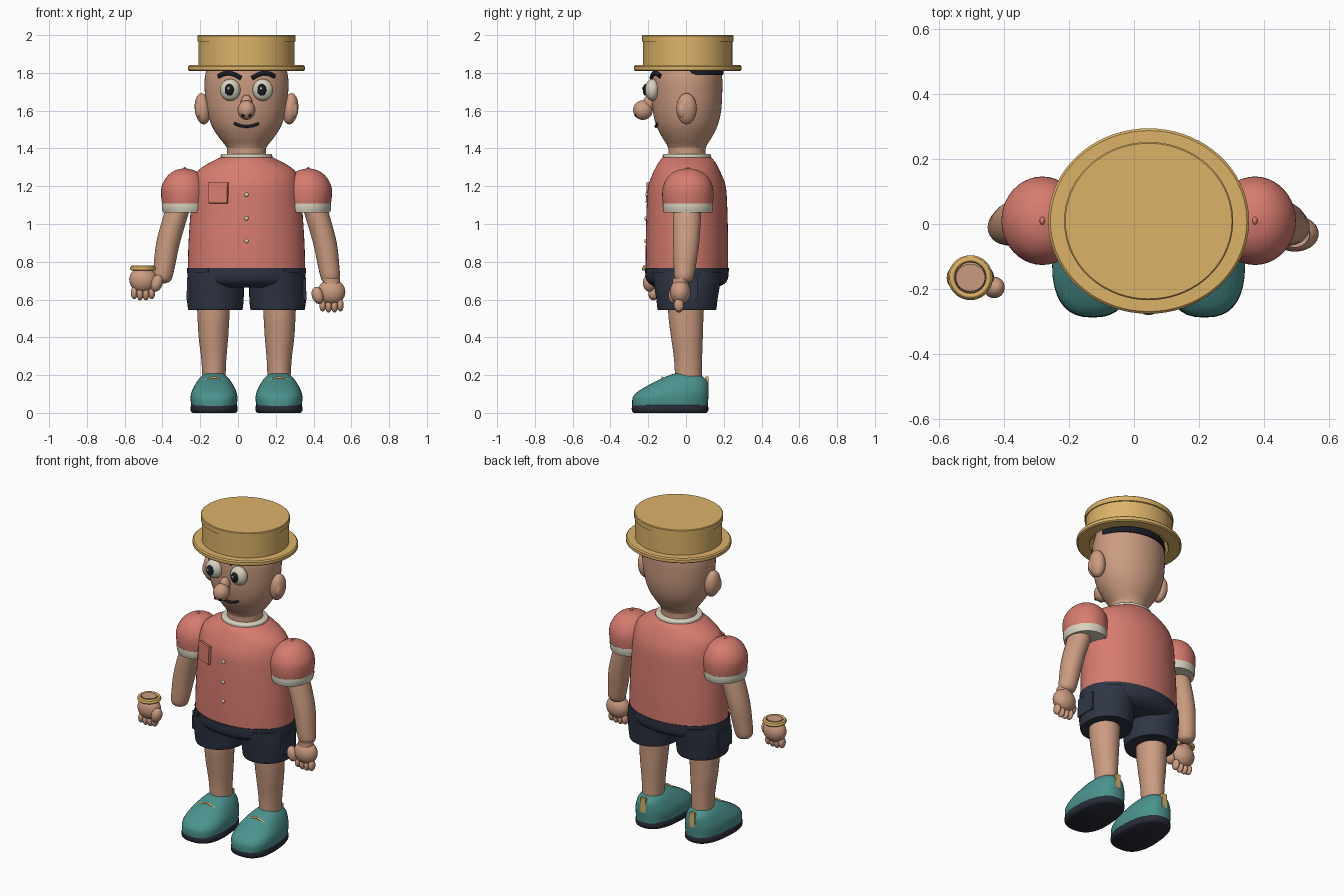
import bpy, bmesh, math
from mathutils import Vector

old = bpy.data.objects.get("Cube")
if old:
    bpy.data.objects.remove(old, do_unlink=True)

X0, Y0 = 0.045, 0.005   # middle of the body


def material(name, r, g, b):
    m = bpy.data.materials.new(name)
    m.use_nodes = True
    m.diffuse_color = (r, g, b, 1)
    node = next(n for n in m.node_tree.nodes if n.type == 'BSDF_PRINCIPLED')
    node.inputs["Base Color"].default_value = (r, g, b, 1)
    node.inputs["Roughness"].default_value = 0.7
    return m


skin = material("skin tan", 0.60, 0.33, 0.22)
red = material("shirt coral", 0.68, 0.20, 0.16)
cream = material("trim cream", 0.68, 0.64, 0.52)
navy = material("shorts navy", 0.028, 0.036, 0.058)
teal = material("shoe teal", 0.07, 0.29, 0.27)
sole_dark = material("sole charcoal", 0.022, 0.025, 0.038)
gold = material("straw gold", 0.72, 0.45, 0.14)
ink = material("hair black", 0.01, 0.012, 0.02)


def finish(ob, name, mat, angle=40):
    ob.name = ob.data.name = name
    ob.data.materials.clear()
    ob.data.materials.append(mat)
    bpy.ops.object.select_all(action='DESELECT')
    ob.select_set(True)
    bpy.context.view_layer.objects.active = ob
    bpy.ops.object.shade_smooth_by_angle(angle=math.radians(angle))
    return ob


def smooth_rings(rings, steps):
    """Catmull-Rom interpolation between cross-sections."""
    pts = [Vector(r) for r in rings]
    out = []
    for i in range(len(pts) - 1):
        a, b, c, d = pts[max(i - 1, 0)], pts[i], pts[i + 1], pts[min(i + 2, len(pts) - 1)]
        for k in range(steps):
            t = k / steps
            out.append(b + (c - a) * t / 2 + (2 * a - 5 * b + 4 * c - d) * t * t / 2
                       + (3 * b - a - 3 * c + d) * t ** 3 / 2)
    return out + [pts[-1]]


def loft(name, rings, mat, steps=4, power=2, taper=0, n=40):
    """Closed skin through elliptical rings (x, y, z, rx, ry) measured from the body middle."""
    if steps > 1:
        rings = smooth_rings(rings, steps)
    bm = bmesh.new()
    loops = []
    for x, y, z, rx, ry in rings:
        loop = []
        for i in range(n):
            c, s = math.cos(math.tau * i / n), math.sin(math.tau * i / n)
            u = math.copysign(abs(c) ** (2 / power), c)
            v = math.copysign(abs(s) ** (2 / power), s)
            loop.append(bm.verts.new((X0 + x + u * rx * (1 - taper * v), Y0 + y + v * ry, z)))
        loops.append(loop)
    for a, b in zip(loops, loops[1:]):
        for i in range(n):
            j = (i + 1) % n
            bm.faces.new((a[i], a[j], b[j], b[i]))
    bm.faces.new(loops[0])
    bm.faces.new(loops[-1])
    bmesh.ops.recalc_face_normals(bm, faces=bm.faces)
    me = bpy.data.meshes.new(name)
    bm.to_mesh(me)
    bm.free()
    ob = bpy.data.objects.new(name, me)
    bpy.context.collection.objects.link(ob)
    return finish(ob, name, mat)


def column(name, x, y, profile, mat, **kw):
    return loft(name, [(x, y, z, rx, ry) for z, rx, ry in profile], mat, **kw)


def ball(name, loc, size, mat, rot=(0, 0, 0)):
    bpy.ops.mesh.primitive_uv_sphere_add(segments=28, ring_count=16, rotation=rot,
                                         location=(X0 + loc[0], loc[1], loc[2]))
    ob = bpy.context.object
    ob.scale = size
    return finish(ob, name, mat)


def box(name, loc, size, mat, rot=(0, 0, 0)):
    bpy.ops.mesh.primitive_cube_add(size=1, rotation=rot, location=(X0 + loc[0], loc[1], loc[2]))
    ob = bpy.context.object
    ob.scale = size
    mod = ob.modifiers.new("soft edge", 'BEVEL')
    mod.width, mod.segments = 0.003, 2
    return finish(ob, name, mat)


def tube(name, pts, radius, mat):
    cu = bpy.data.curves.new(name, 'CURVE')
    cu.dimensions, cu.bevel_depth, cu.bevel_resolution, cu.use_fill_caps = '3D', radius, 3, True
    sp = cu.splines.new('BEZIER')
    sp.bezier_points.add(len(pts) - 1)
    for bp, p in zip(sp.bezier_points, pts):
        bp.co = (X0 + p[0], p[1], p[2])
        bp.handle_left_type = bp.handle_right_type = 'AUTO'
    ob = bpy.data.objects.new(name, cu)
    bpy.context.collection.objects.link(ob)
    bpy.ops.object.select_all(action='DESELECT')
    ob.select_set(True)
    bpy.context.view_layer.objects.active = ob
    bpy.ops.object.convert(target='MESH')
    return finish(bpy.context.object, name, mat)


def front_y(x, rx, ry):
    return Y0 - ry * math.sqrt(1 - (x / rx) ** 2)


def hand(side, x, y, z, inward):
    column(side + "_wrist", x, y - Y0, [(z, .05, .045), (z + .05, .046, .042), (z + .075, .045, .042)], skin)
    ball(side + "_palm", (x, y, z), (.073, .055, .068), skin)
    ball(side + "_thumb", (x + inward * .073, y - .03, z - .018), (.031, .033, .046), skin, (0, inward * .3, 0))
    for i in range(4):
        ball(f"{side}_finger_{i + 1}", (x + (i - 1.5) * .031, y - .008, z - .078 + abs(i - 1.5) * .006),
             (.018, .026, .034), skin)


# Torso, neck and collar
column("shirt", 0, 0, [(.755, .311, .218), (.9, .307, .218), (1.1, .294, .213), (1.2, .285, .205), (1.265, .268, .182),
                       (1.3, .235, .165), (1.33, .185, .148), (1.358, .126, .122)], red, n=56)
column("neck", 0, 0, [(1.33, .108, .1), (1.38, .104, .098), (1.44, .106, .1)], skin)
column("collar", 0, 0, [(1.343, .128, .122), (1.348, .136, .128), (1.364, .136, .128), (1.37, .13, .122)], cream)
box("shirt_pocket", (-.15, -.182, 1.165), (.11, .016, .11), red, (math.radians(-3), 0, math.radians(-23)))
for i, z in enumerate((1.155, 1.03, .91)):
    ball(f"shirt_button_{i + 1}", (0, -.213 + .006 * (i == 0), z), (.011, .008, .011), cream)

# Head and face
column("head", 0, 0, [(1.39, .095, .095), (1.42, .115, .107), (1.46, .147, .132), (1.52, .184, .162), (1.6, .209, .181),
                      (1.7, .221, .187), (1.78, .22, .186), (1.86, .2, .17)], skin, n=56)
column("hair", 0, .018, [(1.79, .214, .174), (1.8, .215, .176), (1.83, .208, .172)], ink)
ball("nose", (0, -.228, 1.603), (.047, .052, .052), skin)
ball("nose_bridge", (0, -.195, 1.64), (.031, .032, .044), skin)
tube("mouth", [(x, front_y(x, .184, .164), z) for x, z in
               ((-.065, 1.534), (-.035, 1.521), (0, 1.517), (.035, 1.521), (.065, 1.534))], .008, ink)
for s, side in ((-1, "right"), (1, "left")):
    ball(side + "_nostril", (s * .018, -.266, 1.575), (.009, .006, .008), ink)
    ball(side + "_eye", (s * .086, -.178, 1.71), (.054, .039, .058), cream)
    ball(side + "_pupil", (s * .086 - .005, -.214, 1.71), (.024, .015, .031), ink)
    ball(side + "_eye_glint", (s * .086 - .009, -.228, 1.718), (.006, .004, .008), cream)
    tube(side + "_eyebrow", [(s * x, front_y(x, .221, .188), z) for x, z in
                             ((.148, 1.782), (.115, 1.796), (.08, 1.796), (.028, 1.773))], .012, ink)
    ball(side + "_ear", (s * .232, .003, 1.61), (.042, .054, .083), skin, (0, s * .1, 0))
    ball(side + "_inner_ear", (s * .25, -.018, 1.605), (.024, .028, .045), skin)

# Straw hat with a hollow underside
column("hat", 0, .004, [(1.88, .222, .2), (1.822, .228, .206), (1.81, .236, .214), (1.81, .302, .278), (1.816, .309, .285),
                        (1.834, .309, .285), (1.841, .302, .278), (1.841, .255, .237), (1.965, .255, .237),
                        (1.967, .26, .243), (1.996, .26, .243), (2.0, .256, .239)], gold, steps=1, n=72)

# Sleeves, arms, shorts, legs and shoes on both sides
for s, side in ((-1, "right"), (1, "left")):
    column(side + "_sleeve", s * .327, .005, [(1.1, .119, .131), (1.15, .125, .136), (1.2, .122, .131), (1.25, .095, .106),
                                              (1.282, .055, .062), (1.294, .01, .011)], red)
    column(side + "_sleeve_cuff", s * .327, .005, [(1.06, .115, .128), (1.085, .121, .133), (1.108, .121, .133)], cream)
    ball(side + "_shoulder_stud", (s * .327, .01, 1.293), (.008, .012, .009), red)
    loft(side + "_arm", [(s * x, y, z, rx, ry) for x, y, z, rx, ry in (
        (.34, .003, 1.15, .062, .07), (.373, .0, 1.05, .065, .074), (.415, -.004, .9, .063, .069),
        (.436, -.012, .77, .056, .058), (.443, -.015, .72, .051, .051), (.442, -.015, .697, .038, .038),
        (.441, -.015, .686, .01, .01))], skin)

    column(side + "_shorts_leg", s * .165, 0, [(.545, .138, .15), (.55, .144, .156), (.6, .15, .162), (.68, .15, .175),
                                               (.745, .14, .185)], navy)
    box(side + "_cargo_pocket", (s * .301, -.005, .655), (.03, .13, .115), navy, (0, s * -.03, 0))
    tube(side + "_pocket_seam", [(s * x, front_y(x, .314, .222), z) for x, z in
                                 ((.2, .76), (.235, .72), (.285, .695))], .007, navy)
    loft(side + "_leg", [(s * x, y, z, rx, ry) for x, y, z, rx, ry in (
        (.175, -.005, .6, .088, .097), (.175, -.005, .5, .084, .092), (.175, .0, .4, .078, .084),
        (.173, .006, .28, .066, .074), (.172, .008, .16, .06, .07))], skin)

    shoe = ((.035, -.285, .115, .118), (.065, -.285, .117, .122), (.09, -.277, .119, .122), (.12, -.245, .12, .114),
            (.165, -.165, .114, .09), (.195, -.1, .085, .064), (.21, -.055, .055, .04))
    loft(side + "_shoe", [(s * .172, (a + b) / 2 - Y0, z, w, (b - a) / 2) for z, a, b, w in shoe],
         teal, power=2.5, taper=.1)
    column(side + "_sole", s * .172, -.0895, [(0, .112, .192), (.01, .122, .202), (.034, .122, .202), (.045, .116, .196)],
           sole_dark, steps=2, power=2.5, taper=.1)
    box(side + "_heel_tab", (s * .172, .112, .147), (.034, .016, .09), gold)
    tube(side + "_shoe_stitch", [(s * .172 + x, -.125, z) for x, z in ((-.056, .17), (0, .187), (.056, .17))], .006, gold)

column("shorts_waist", 0, 0, [(.665, .24, .165), (.685, .29, .2), (.715, .311, .218), (.767, .314, .222)], navy, n=56)

# Hands: the left joins its arm, the right floats free with a bracelet
hand("left", .45, -.03, .64, -1)
hand("right", -.548, -.165, .705, 1)
for i, (radius, z) in enumerate(((.058, .764), (.056, .773))):
    bpy.ops.mesh.primitive_torus_add(major_radius=radius, minor_radius=.011 - .003 * i, major_segments=40,
                                     minor_segments=12, location=(X0 - .548, -.165, z))
    finish(bpy.context.object, f"bracelet_{i + 1}", gold)
